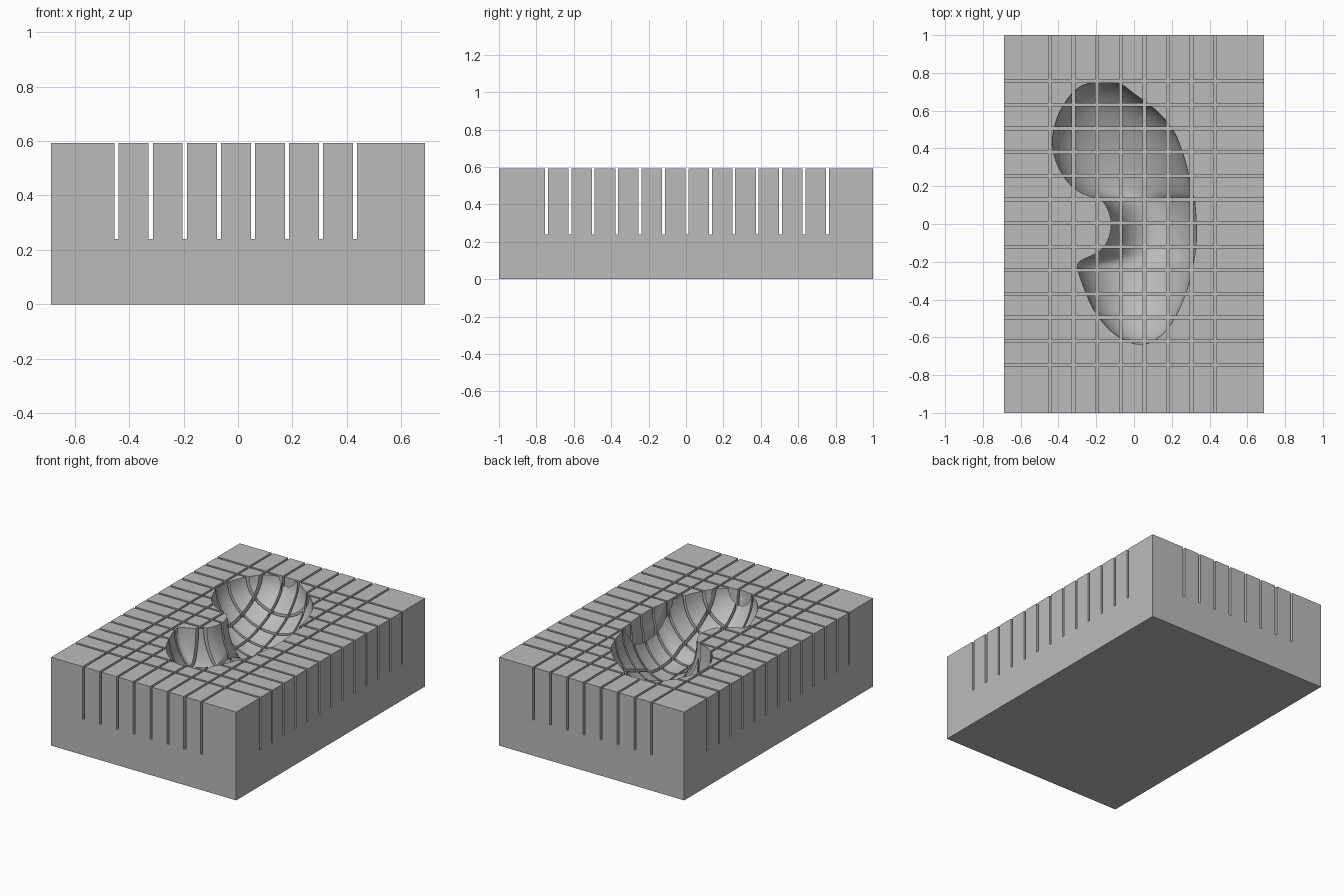
import bpy, bmesh, math

if "Cube" in bpy.data.objects:
    bpy.data.objects.remove(bpy.data.objects["Cube"], do_unlink=True)

HALF_X, HALF_Y, TOP, SLOT_FLOOR = 0.687, 1.0, 0.592, 0.24
SLOT, PITCH = 0.015, 0.1252

grey = bpy.data.materials.new("plain_grey")
grey.use_nodes = True
grey.diffuse_color = (0.5, 0.5, 0.5, 1)
grey.node_tree.nodes["Principled BSDF"].inputs["Base Color"].default_value = (0.5, 0.5, 0.5, 1)


def add_object(name, bm):
    bmesh.ops.recalc_face_normals(bm, faces=bm.faces[:])
    mesh = bpy.data.meshes.new(name)
    bm.to_mesh(mesh)
    bm.free()
    mesh.materials.append(grey)
    obj = bpy.data.objects.new(name, mesh)
    bpy.context.collection.objects.link(obj)
    return obj


def slot_edges(half, first, count):
    """Grid lines: outer edge, both sides of every slot, outer edge."""
    lines = [-half]
    for i in range(count):
        c = first + i * PITCH
        lines += [c - SLOT / 2, c + SLOT / 2]
    return lines + [half]


# Block: a grid at slot depth, columns raised between the slots, base below
def make_block():
    xs = slot_edges(HALF_X, -0.446, 8)
    ys = slot_edges(HALF_Y, -0.746, 13)
    bm = bmesh.new()
    grid = [[bm.verts.new((x, y, SLOT_FLOOR)) for y in ys] for x in xs]
    columns = []
    for i in range(len(xs) - 1):
        for j in range(len(ys) - 1):
            f = bm.faces.new((grid[i][j], grid[i + 1][j], grid[i + 1][j + 1], grid[i][j + 1]))
            if i % 2 == 0 and j % 2 == 0:
                columns.append(f)
    rim = [e for e in bm.edges if e.is_boundary]
    skirt = bmesh.ops.extrude_edge_only(bm, edges=rim)["geom"]
    for v in skirt:
        if isinstance(v, bmesh.types.BMVert):
            v.co.z = 0
    bottom = [e for e in skirt if isinstance(e, bmesh.types.BMEdge)]
    bmesh.ops.contextual_create(bm, geom=bottom)
    raised = bmesh.ops.extrude_face_region(bm, geom=columns)["geom"]
    for v in raised:
        if isinstance(v, bmesh.types.BMVert):
            v.co.z = TOP
    bmesh.ops.delete(bm, geom=[f for f in columns if f.is_valid], context='FACES_ONLY')
    return add_object("slotted_block", bm)


# Kidney cavity outline: y, left edge, right edge
OUTLINE = [
    (0.752, -0.20, -0.12), (0.735, -0.27, -0.06), (0.69, -0.33, 0.0), (0.6, -0.39, 0.12),
    (0.5, -0.425, 0.205), (0.4, -0.43, 0.25), (0.3, -0.40, 0.28), (0.21, -0.34, 0.30),
    (0.16, -0.27, 0.31), (0.13, -0.18, 0.32), (0.08, -0.14, 0.325), (0.0, -0.12, 0.33),
    (-0.09, -0.14, 0.33), (-0.15, -0.19, 0.325), (-0.2, -0.29, 0.315), (-0.25, -0.295, 0.305),
    (-0.35, -0.26, 0.28), (-0.46, -0.21, 0.235), (-0.56, -0.13, 0.175),
    (-0.615, -0.05, 0.11), (-0.636, 0.01, 0.06)]


def smooth_rows(rows, steps):
    """Catmull-Rom curve through the rows."""
    out = []
    n = len(rows)
    for k in range(n - 1):
        quad = [rows[max(0, min(n - 1, k + d))] for d in (-1, 0, 1, 2)]
        for s in range(steps):
            t = s / steps
            out.append([b + t / 2 * (c - a + t * (2 * a - 5 * b + 4 * c - d + t * (3 * (b - c) + d - a)))
                        for a, b, c, d in zip(*quad)])
    return out + [rows[-1]]


def make_cavity():
    bm = bmesh.new()
    rings = []
    sides = 28
    for y, left, right in smooth_rows(OUTLINE, 3):
        mid, rad = (left + right) / 2, (right - left) / 2
        t = (y - 0.058) / 0.70
        depth = 0.333 * max(0.0, 1 - t * t) ** 0.5
        pts = [(right, TOP + 0.1)]
        for i in range(sides + 1):
            a = math.pi * i / sides
            pts.append((mid + rad * math.cos(a), TOP - depth * math.sin(a)))
        pts.append((left, TOP + 0.1))
        rings.append([bm.verts.new((x, y, z)) for x, z in pts])
    for a, b in zip(rings, rings[1:]):
        for i in range(len(a)):
            j = (i + 1) % len(a)
            bm.faces.new((a[i], a[j], b[j], b[i]))
    bm.faces.new(rings[0])
    bm.faces.new(rings[-1])
    return add_object("cavity_cutter", bm)


block = make_block()
cutter = make_cavity()

# Carve the cavity out of the block
cut = block.modifiers.new("carve_cavity", 'BOOLEAN')
cut.operation = 'DIFFERENCE'
cut.solver = 'EXACT'
cut.object = cutter
bpy.ops.object.select_all(action='DESELECT')
block.select_set(True)
bpy.context.view_layer.objects.active = block
bpy.ops.object.modifier_apply(modifier=cut.name)
bpy.data.objects.remove(cutter, do_unlink=True)
bpy.ops.object.shade_smooth_by_angle(angle=math.radians(35))
